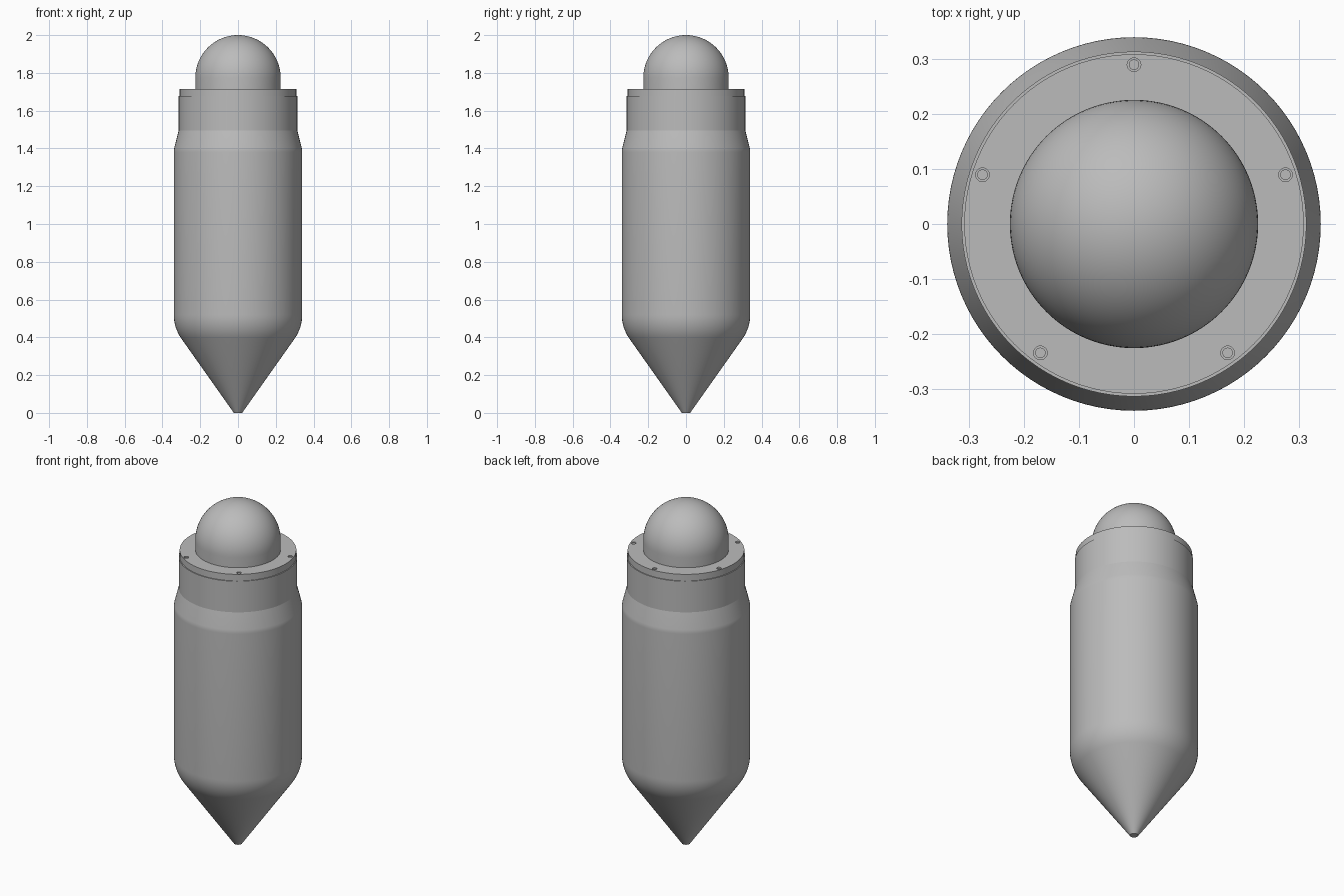
import bpy
import math
from math import sin, cos, radians, pi

SIDES = 96

if "Cube" in bpy.data.objects:
    bpy.data.objects.remove(bpy.data.objects["Cube"], do_unlink=True)

grey = bpy.data.materials.new("plain grey")
grey.use_nodes = True
GREY = (0.5, 0.5, 0.5, 1)
grey.diffuse_color = GREY
grey.node_tree.nodes["Principled BSDF"].inputs["Base Color"].default_value = GREY


def lathe(name, profile):
    """Spin (radius, height) points, bottom to top, into a closed solid."""
    verts, faces, rings = [], [], []
    for r, z in profile:
        start = len(verts)
        if r < 1e-4:
            verts.append((0, 0, z))
            rings.append([start] * SIDES)
        else:
            for i in range(SIDES):
                a = 2 * pi * i / SIDES
                verts.append((r * cos(a), r * sin(a), z))
            rings.append(list(range(start, start + SIDES)))
    for low, high in zip(rings, rings[1:]):
        for i in range(SIDES):
            j = (i + 1) % SIDES
            quad = [low[i], low[j], high[j], high[i]]
            faces.append(list(dict.fromkeys(quad)))
    if profile[0][0] > 0:
        faces.append(rings[0][::-1])
    if profile[-1][0] > 0:
        faces.append(rings[-1])
    mesh = bpy.data.meshes.new(name)
    mesh.from_pydata(verts, [], faces)
    mesh.materials.append(grey)
    obj = bpy.data.objects.new(name, mesh)
    bpy.context.collection.objects.link(obj)
    return obj


def smooth(obj):
    bpy.ops.object.select_all(action="DESELECT")
    obj.select_set(True)
    bpy.context.view_layer.objects.active = obj
    bpy.ops.object.shade_smooth_by_angle(angle=radians(11))


def cylinder(name, radius, low, high, x, y):
    bpy.ops.mesh.primitive_cylinder_add(vertices=24, radius=radius, depth=high - low,
                                        location=(x, y, (low + high) / 2))
    obj = bpy.context.object
    obj.name = name
    obj.data.materials.append(grey)
    return obj


# Body: conical nose, rounded shoulder, straight barrel, tapered neck
R, bend, fillet, base = 0.34, 34.3, 0.22, 0.52
nose_curve = [(R - fillet * (1 - cos(t)), base - fillet * sin(t))
              for t in (radians(bend * k / 8) for k in range(8, -1, -1))]
taper = radians(13.5)
neck_curve = [(R - 0.1 * (1 - cos(t)), 1.38 + 0.1 * sin(t))
              for t in (taper * k / 3 for k in range(4))]
body = lathe("body", [(0.022, 0)] + nose_curve + neck_curve
             + [(0.314, 1.495), (0.314, 1.677)])
smooth(body)

# Flange lid with five fastener holes
lid = lathe("flange_lid", [(0.309, 1.67), (0.309, 1.715)])
for k in range(5):
    a = radians(90 + 72 * k)
    x, y = 0.29 * cos(a), 0.29 * sin(a)
    cutter = cylinder(f"hole_cutter_{k + 1}", 0.0125, 1.695, 1.75, x, y)
    cutter.hide_render = True
    cutter.hide_set(True)
    cut = lid.modifiers.new("hole", "BOOLEAN")
    cut.operation = "DIFFERENCE"
    cut.object = cutter
    cut.solver = "EXACT"
    screw = cylinder(f"screw_{k + 1}", 0.0095, 1.69, 1.71, x, y)
    smooth(screw)

# Apply the cuts, then drop the cutters
bpy.context.view_layer.update()
cut_mesh = bpy.data.meshes.new_from_object(
    lid.evaluated_get(bpy.context.evaluated_depsgraph_get()))
lid.modifiers.clear()
lid.data = cut_mesh
for obj in [o for o in bpy.data.objects if o.name.startswith("hole_cutter")]:
    bpy.data.objects.remove(obj, do_unlink=True)
smooth(lid)

# Dome: short collar topped by a hemisphere
r, spring = 0.226, 1.774
dome = lathe("dome", [(r, 1.70)] + [(r * cos(pi * k / 48), spring + r * sin(pi * k / 48))
                                    for k in range(25)])
smooth(dome)
